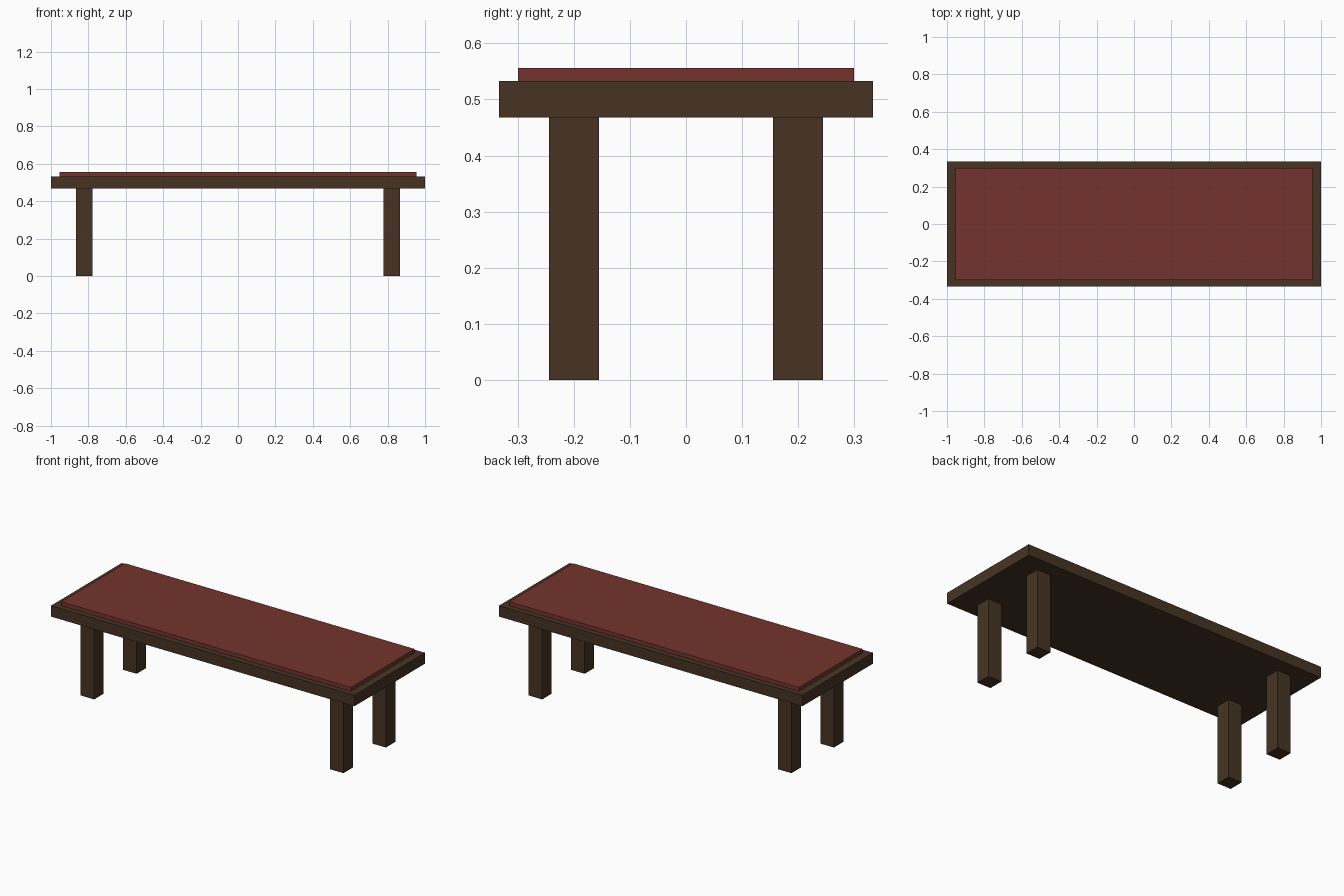
import bpy

if "Cube" in bpy.data.objects:
    bpy.data.objects.remove(bpy.data.objects["Cube"])


def material(name, rgb):
    m = bpy.data.materials.new(name)
    m.diffuse_color = (*rgb, 1.0)
    m.use_nodes = True
    m.node_tree.nodes["Principled BSDF"].inputs["Base Color"].default_value = m.diffuse_color
    return m


wood = material("dark_wood", (0.061, 0.034, 0.0175))
red = material("red_cushion", (0.177, 0.034, 0.026))


def box(name, x, y, z, mat):
    """Box from (min, max) ranges."""
    centre = [(a + b) / 2 for a, b in (x, y, z)]
    bpy.ops.mesh.primitive_cube_add(size=1, location=centre)
    ob = bpy.context.object
    ob.name = name
    ob.scale = [b - a for a, b in (x, y, z)]
    bpy.ops.object.transform_apply(location=False, rotation=False, scale=True)
    ob.data.materials.append(mat)
    return ob


# Bench top and thin pad
box("bench_top", (-1, 1), (-0.333, 0.333), (0.468, 0.533), wood)
box("cushion_pad", (-0.955, 0.955), (-0.3, 0.3), (0.533, 0.556), red)

# Four square legs
half = 0.0445
for side, cx in (("left", -0.822), ("right", 0.822)):
    for end, cy in (("front", -0.2), ("back", 0.2)):
        box(f"{end}_{side}_leg", (cx - half, cx + half),
            (cy - half, cy + half), (0, 0.468), wood)
